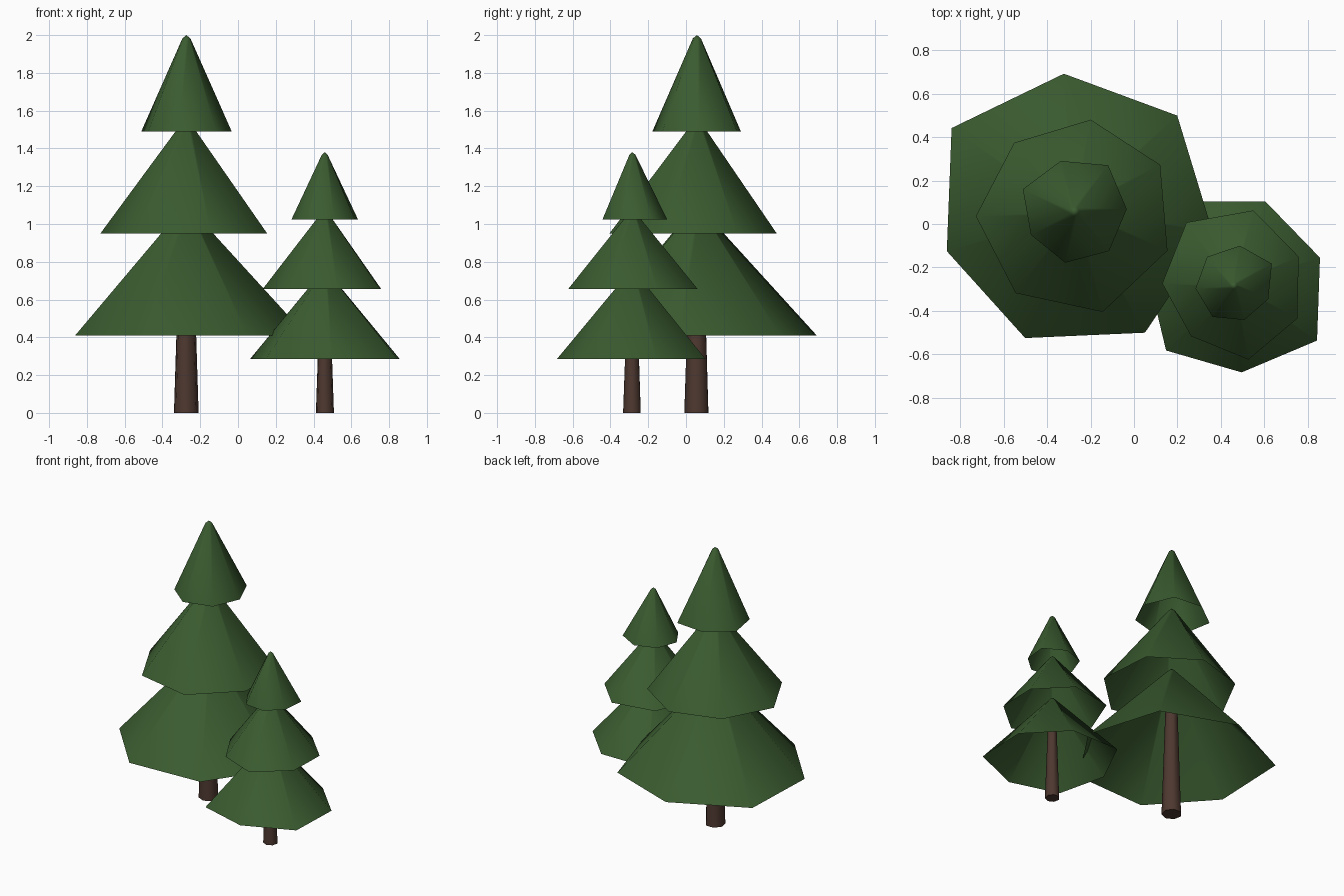
import bpy, bmesh, math

if "Cube" in bpy.data.objects:
    bpy.data.objects.remove(bpy.data.objects["Cube"], do_unlink=True)

SIDES = 7


def material(name, rgb):
    mat = bpy.data.materials.new(name)
    mat.use_nodes = True
    mat.diffuse_color = (*rgb, 1)
    bsdf = mat.node_tree.nodes["Principled BSDF"]
    bsdf.inputs["Base Color"].default_value = (*rgb, 1)
    bsdf.inputs["Roughness"].default_value = 0.9
    return mat


needle_green = material("needle green", (0.042, 0.105, 0.029))
bark_brown = material("bark brown", (0.075, 0.039, 0.029))


def ring(bm, centre, z, radii, turn):
    """A loop of vertices, starting at the angle turn in degrees."""
    verts = []
    for i, r in enumerate(radii):
        a = math.radians(turn) + math.tau * i / SIDES
        verts.append(bm.verts.new((centre[0] + r * math.cos(a),
                                   centre[1] + r * math.sin(a), z)))
    return verts


def bridge(bm, low, high):
    for i in range(SIDES):
        j = (i + 1) % SIDES
        bm.faces.new((low[i], low[j], high[j], high[i]))


def finish(bm, name, mat, angle):
    mesh = bpy.data.meshes.new(name)
    bm.to_mesh(mesh)
    bm.free()
    mesh.materials.append(mat)
    obj = bpy.data.objects.new(name, mesh)
    bpy.context.collection.objects.link(obj)
    bpy.ops.object.select_all(action="DESELECT")
    obj.select_set(True)
    bpy.context.view_layer.objects.active = obj
    bpy.ops.object.shade_smooth_by_angle(angle=math.radians(angle))


# Hollow skirt of branches with an uneven rim and a small blunt tip
def branch_tier(name, centre, z, top, radii, turn, tip):
    bm = bmesh.new()
    rim = ring(bm, centre, z, radii, turn)
    neck = ring(bm, centre, top - 0.8 * tip, [tip] * SIDES, turn)
    bridge(bm, rim, neck)
    point = bm.verts.new((*centre, top))
    for i in range(SIDES):
        bm.faces.new((neck[i], neck[(i + 1) % SIDES], point))
    finish(bm, name, needle_green, 85)


# Tapered trunk reaching up inside the lowest tier
def trunk(name, centre, bottom, top, height):
    bm = bmesh.new()
    low = ring(bm, centre, 0, [bottom] * SIDES, 12)
    high = ring(bm, centre, height, [top] * SIDES, 12)
    bridge(bm, low, high)
    bm.faces.new(low[::-1])
    bm.faces.new(high)
    finish(bm, name, bark_brown, 60)


# Tall tree
tall = (-0.274, 0.058)
trunk("tall_tree_trunk", tall, 0.067, 0.038, 0.9)
branch_tier("tall_tree_lower_branches", tall, 0.41, 1.10,
            (0.647, 0.636, 0.684, 0.616, 0.626, 0.646, 0.643), 43, 0.022)
branch_tier("tall_tree_middle_branches", tall, 0.95, 1.555,
            (0.449, 0.429, 0.421, 0.455, 0.464, 0.481, 0.465), 28.5, 0.022)
branch_tier("tall_tree_top_branches", tall, 1.49, 2.0,
            (0.241, 0.263, 0.241, 0.259, 0.228, 0.24, 0.242), 2.5, 0.022)

# Small tree
small = (0.46, -0.284)
trunk("small_tree_trunk", small, 0.049, 0.027, 0.62)
branch_tier("small_tree_lower_branches", small, 0.285, 0.76,
            (0.417, 0.414, 0.45, 0.4, 0.432, 0.401, 0.459), 18, 0.016)
branch_tier("small_tree_middle_branches", small, 0.655, 1.075,
            (0.327, 0.358, 0.364, 0.33, 0.305, 0.347, 0.329), 24, 0.016)
branch_tier("small_tree_top_branches", small, 1.025, 1.38,
            (0.202, 0.186, 0.181, 0.177, 0.174, 0.165, 0.17), 30, 0.016)
